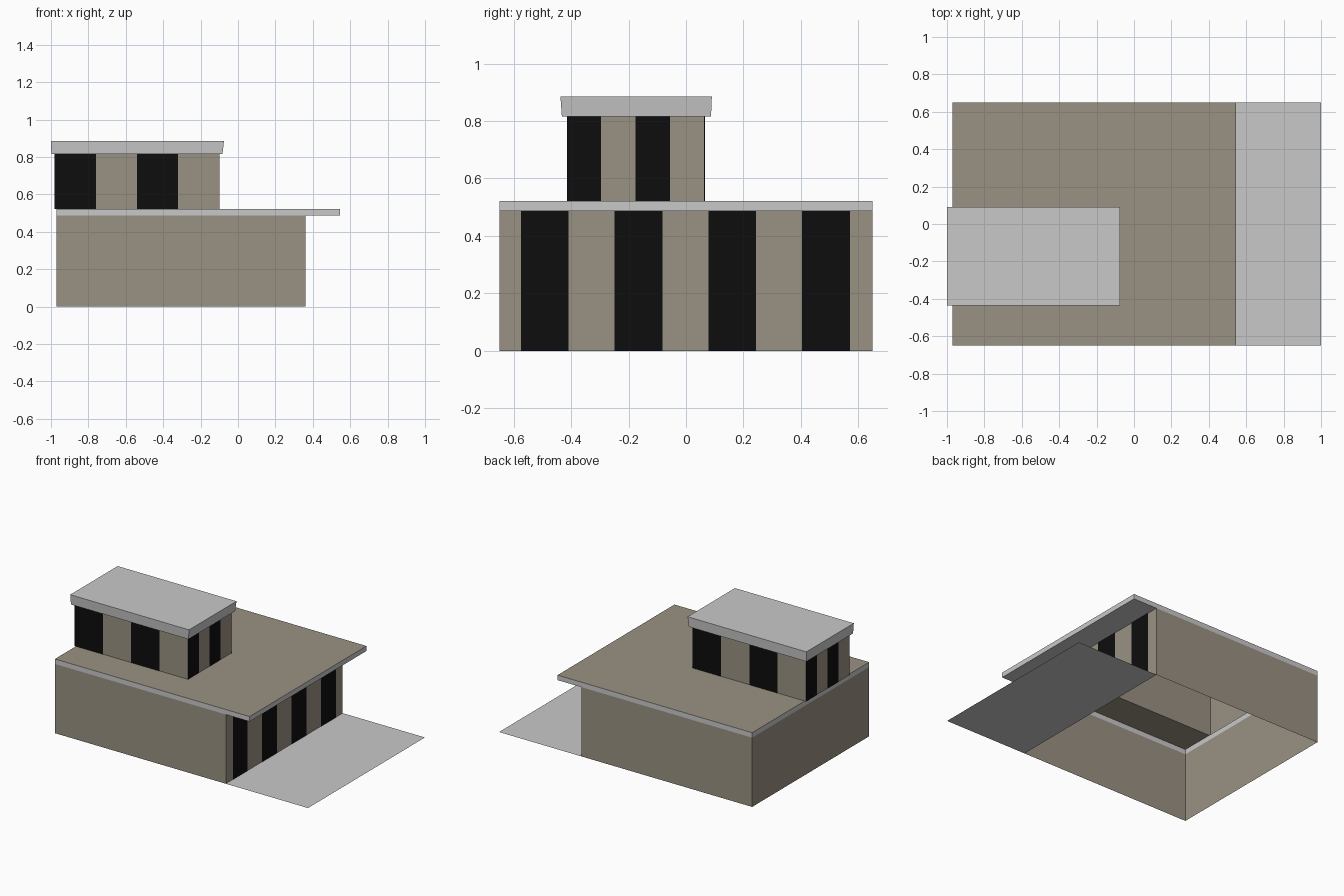
import bpy

if "Cube" in bpy.data.objects:
    bpy.data.objects.remove(bpy.data.objects["Cube"])


def material(name, rgb):
    m = bpy.data.materials.new(name)
    m.diffuse_color = (*rgb, 1)
    m.use_nodes = True
    m.node_tree.nodes["Principled BSDF"].inputs["Base Color"].default_value = m.diffuse_color
    return m


BEIGE = material("beige wall", (0.323, 0.288, 0.227))
GREY = material("light grey trim", (0.584, 0.584, 0.584))
BLACK = material("black glass", (0.004, 0.004, 0.004))


def mesh(name, verts, faces, mat):
    me = bpy.data.meshes.new(name)
    me.from_pydata(verts, [], faces)
    me.materials.append(mat)
    ob = bpy.data.objects.new(name, me)
    bpy.context.collection.objects.link(ob)
    return ob


def rect(x0, x1, y0, y1, z):
    return [(x0, y0, z), (x1, y0, z), (x1, y1, z), (x0, y1, z)]


SIDES = [(0, 1, 5, 4), (1, 2, 6, 5), (2, 3, 7, 6), (3, 0, 4, 7)]
BOTTOM, TOP = (3, 2, 1, 0), (4, 5, 6, 7)


def walls(name, x0, x1, y0, y1, z0, z1, mat):
    return mesh(name, rect(x0, x1, y0, y1, z0) + rect(x0, x1, y0, y1, z1), SIDES, mat)


def panel(name, a, b, z0, z1):
    """Upright flat plate from plan point a to b, facing right of travel."""
    return mesh(name, [(*a, z0), (*b, z0), (*b, z1), (*a, z1)], [(0, 1, 2, 3)], BLACK)


L, R, W = -0.97, 0.36, 0.65            # ground floor plan
EAVE, ROOF, EDGE = 0.487, 0.522, 0.545  # slab heights and overhang
UX0, UX1, UY0, UY1, UZ = -0.98, -0.10, -0.415, 0.066, 0.815  # upper storey
OFF = 0.002

# Ground floor and its striped glazed front
walls("ground_floor_walls", L, R, -W, W, 0, EAVE, BEIGE)
for i in range(4):
    y = -0.575 + i * 0.3265
    panel(f"ground_window_{i}", (R + OFF, y), (R + OFF, y + 0.166), 0, EAVE)

# Roof slab: rim, soffit under the overhang, deck open below the upper storey
walls("roof_slab_rim", L, EDGE, -W, W, EAVE, ROOF, GREY)
mesh("roof_soffit", rect(R, EDGE, -W, W, EAVE), [BOTTOM], GREY)
deck = [(L, -W), (EDGE, -W), (EDGE, W), (L, W), (L, UY1), (UX1, UY1), (UX1, UY0), (L, UY0)]
mesh("roof_deck", [(x, y, ROOF) for x, y in deck],
     [(0, 1, 6, 7), (1, 2, 5, 6), (2, 3, 4, 5)], BEIGE)

# Upper storey
walls("upper_walls", UX0, UX1, UY0, UY1, ROOF, UZ, BEIGE)
q = (UX1 - UX0) / 4
for i in (0, 2):
    panel(f"upper_front_window_{i}", (UX0 + i * q, UY0 - OFF), (UX0 + (i + 1) * q, UY0 - OFF), ROOF, UZ)
    panel(f"upper_back_window_{i}", (UX1 - i * q, UY1 + OFF), (UX1 - (i + 1) * q, UY1 + OFF), ROOF, UZ)
s = 0.1195
for i in (0, 2, 4):  # the last stripe is only a sliver at the corner
    d0, d1 = i * s, min((i + 1) * s, UY1 - UY0)
    panel(f"upper_right_window_{i}", (UX1 + OFF, UY0 + d0), (UX1 + OFF, UY0 + d1), ROOF, UZ)
    panel(f"upper_left_window_{i}", (UX0 - OFF, UY1 - d0), (UX0 - OFF, UY1 - d1), ROOF, UZ)

# Upper roof cap, slightly flared towards the top
mesh("upper_roof_cap",
     rect(-0.998, -0.083, -0.432, 0.087, UZ) + rect(-1.0, -0.075, -0.437, 0.09, 0.885),
     SIDES + [BOTTOM, TOP], GREY)

# Paved forecourt
mesh("forecourt", rect(R, 1.0, -W, W, 0), [(0, 1, 2, 3)], GREY)
